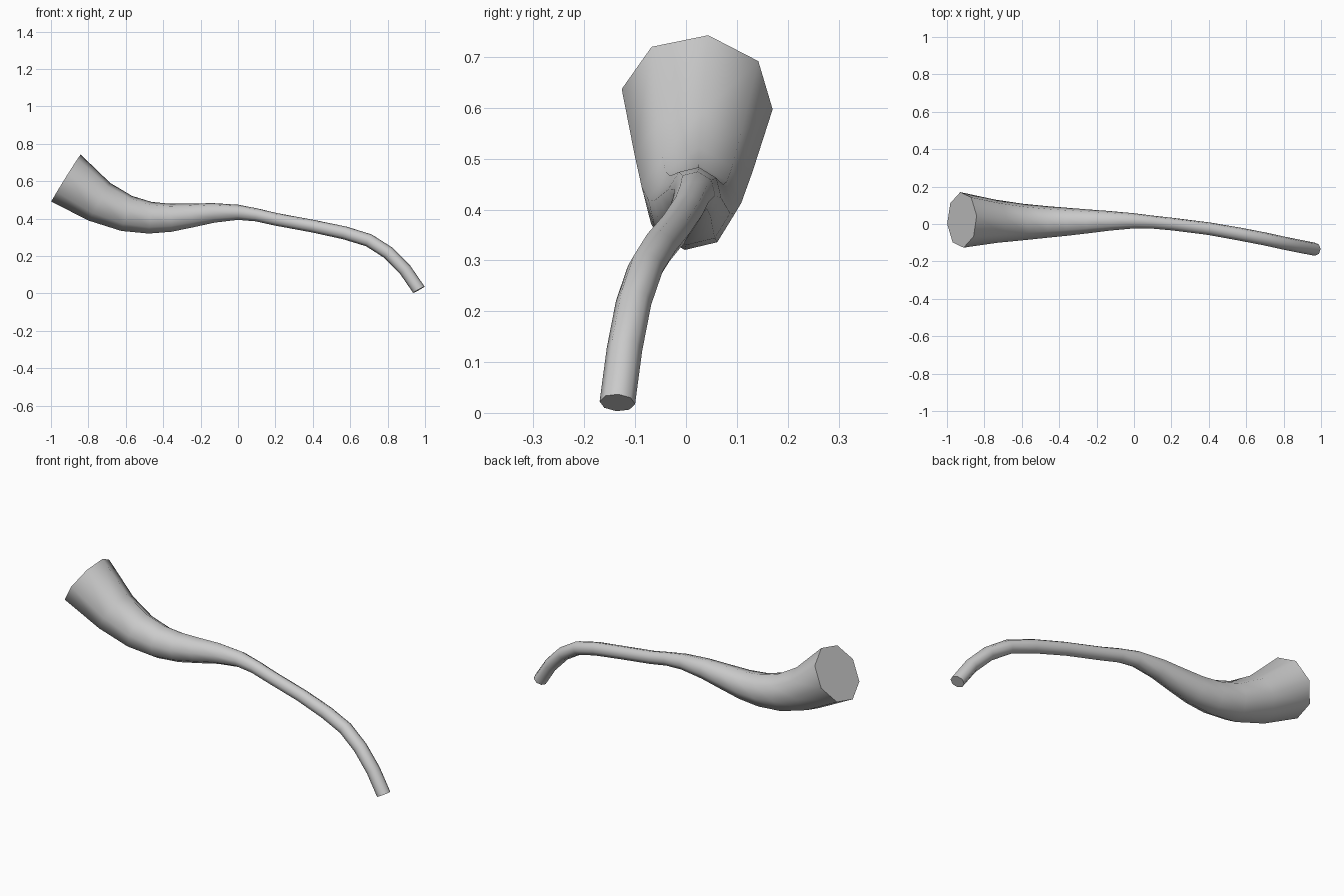
import bpy, bmesh, math
from mathutils import Vector

if "Cube" in bpy.data.objects:
    bpy.data.objects.remove(bpy.data.objects["Cube"])

# Spine stations: x, y, z, radius
SPINE = [
    (-0.920, 0.022, 0.617, 0.150), (-0.740, 0.015, 0.490, 0.117),
    (-0.595, 0.011, 0.428, 0.099), (-0.470, 0.011, 0.405, 0.086),
    (-0.360, 0.012, 0.405, 0.076), (-0.250, 0.014, 0.417, 0.065),
    (-0.130, 0.017, 0.431, 0.053), (0.000, 0.017, 0.434, 0.041),
    (0.100, 0.010, 0.420, 0.035), (0.200, 0.000, 0.397, 0.034),
    (0.400, -0.025, 0.360, 0.034), (0.570, -0.055, 0.324, 0.035),
    (0.700, -0.080, 0.284, 0.035), (0.805, -0.103, 0.217, 0.035),
    (0.895, -0.121, 0.125, 0.035), (0.967, -0.135, 0.020, 0.035),
]
SIDES = 8
TURN = math.radians(-9)
START_DIR = Vector((0.85, -0.02, -0.53))
END_DIR = Vector((0.48, -0.06, -0.88))

pts = [Vector(s[:3]) for s in SPINE]


def direction(i):
    if i == 0:
        return START_DIR.normalized()
    if i == len(pts) - 1:
        return END_DIR.normalized()
    a, b = pts[i] - pts[i - 1], pts[i + 1] - pts[i]
    return (a.normalized() + b.normalized()).normalized()


# Tapered eight-sided tube swept along the spine
bm = bmesh.new()
rings = []
for i, p in enumerate(pts):
    t = direction(i)
    side = Vector((0, 0, 1)).cross(t).normalized()
    up = t.cross(side)
    r = SPINE[i][3]
    angles = [TURN + 2 * math.pi * k / SIDES for k in range(SIDES)]
    rings.append([bm.verts.new(p + (side * math.cos(a) + up * math.sin(a)) * r)
                  for a in angles])
for r0, r1 in zip(rings, rings[1:]):
    for k in range(SIDES):
        n = (k + 1) % SIDES
        bm.faces.new((r0[k], r0[n], r1[n], r1[k]))

# Flat end caps
bm.faces.new(rings[0])
bm.faces.new(rings[-1])
bmesh.ops.recalc_face_normals(bm, faces=bm.faces)

mesh = bpy.data.meshes.new("curved_horn")
bm.to_mesh(mesh)
bm.free()
horn = bpy.data.objects.new("curved_horn", mesh)
bpy.context.collection.objects.link(horn)
bpy.context.view_layer.objects.active = horn
horn.select_set(True)
bpy.ops.object.shade_smooth_by_angle(angle=math.radians(60))
